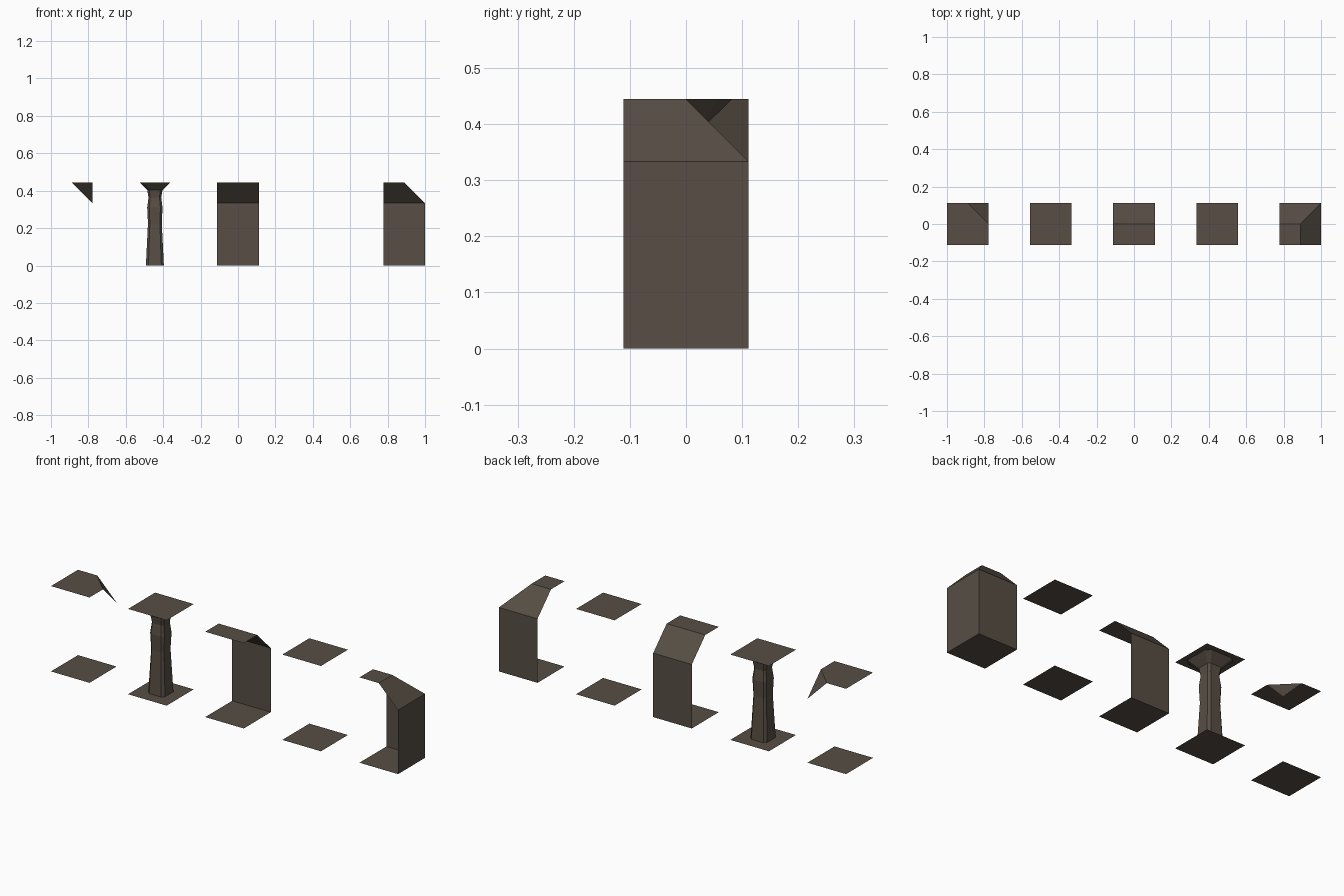
import bpy

if "Cube" in bpy.data.objects:
    bpy.data.objects.remove(bpy.data.objects["Cube"])

T = 1 / 9            # half a tile
TOP = 4 * T          # ceiling height
WALL = 3 * T         # wall height, slope above

stone = bpy.data.materials.new("brown stone")
stone.diffuse_color = (0.095, 0.076, 0.058, 1)
stone.use_nodes = True
stone.node_tree.nodes["Principled BSDF"].inputs["Base Color"].default_value = stone.diffuse_color


def part(name, x, verts, faces):
    """Flat-shaded sheet object; coordinates are local to a tile centre."""
    me = bpy.data.meshes.new(name)
    me.from_pydata(verts, [], faces)
    me.materials.append(stone)
    ob = bpy.data.objects.new(name, me)
    ob.location.x = x
    bpy.context.collection.objects.link(ob)
    return ob


def quad(name, x, x1, y1, z, up):
    """Horizontal sheet from the tile's front left corner to (x1, y1)."""
    v = [(-T, -T, z), (x1, -T, z), (x1, y1, z), (-T, y1, z)]
    part(name, x, v, [(0, 1, 2, 3) if up else (3, 2, 1, 0)])


CORNER, PILLAR, STRAIGHT, PLAIN, OUTER = [4 * T * i for i in range(-2, 3)]

# Floors on every tile
for x in (CORNER, PILLAR, STRAIGHT, PLAIN, OUTER):
    quad("floor", x, T, T, 0, True)

# Ceilings: full, shortened by a wall, or shortened by two walls
quad("ceiling", PILLAR, T, T, TOP, False)
quad("ceiling", PLAIN, T, T, TOP, False)
quad("half_ceiling", STRAIGHT, T, 0, TOP, False)
quad("quarter_ceiling", OUTER, 0, 0, TOP, False)
part("notched_ceiling", CORNER,
     [(-T, -T, TOP), (T, -T, TOP), (T, 0, TOP), (0, T, TOP), (-T, T, TOP)],
     [(4, 3, 2, 1, 0)])

# Sloped corner piece filling the notch
part("corner_slope", CORNER, [(0, T, TOP), (T, 0, TOP), (T, T, WALL)], [(0, 1, 2)])

# Straight wall with its slope
part("back_wall", STRAIGHT,
     [(-T, T, 0), (T, T, 0), (T, T, WALL), (-T, T, WALL), (T, 0, TOP), (-T, 0, TOP)],
     [(0, 1, 2, 3), (3, 2, 4, 5)])

# Two walls meeting in a mitred corner
part("corner_walls", OUTER,
     [(-T, T, 0), (T, T, 0), (T, -T, 0),
      (-T, T, WALL), (T, T, WALL), (T, -T, WALL),
      (-T, 0, TOP), (0, 0, TOP), (0, -T, TOP)],
     [(0, 1, 4, 3), (1, 2, 5, 4), (3, 4, 7, 6), (4, 5, 8, 7)])

# Pillar: chamfered square rings (height, half width)
rings = [(0, .048), (.225, .037), (.31, .041), (.365, .034), (.404, .041), (TOP, .082)]
verts, faces = [], []
for z, r in rings:
    c = r * .72
    verts += [(px, py, z) for px, py in
              ((r, -c), (r, c), (c, r), (-c, r), (-r, c), (-r, -c), (-c, -r), (c, -r))]
for k in range(len(rings) - 1):
    for i in range(8):
        a, b = k * 8 + i, k * 8 + (i + 1) % 8
        faces.append((a, b, b + 8, a + 8))
part("pillar", PILLAR, verts, faces)
